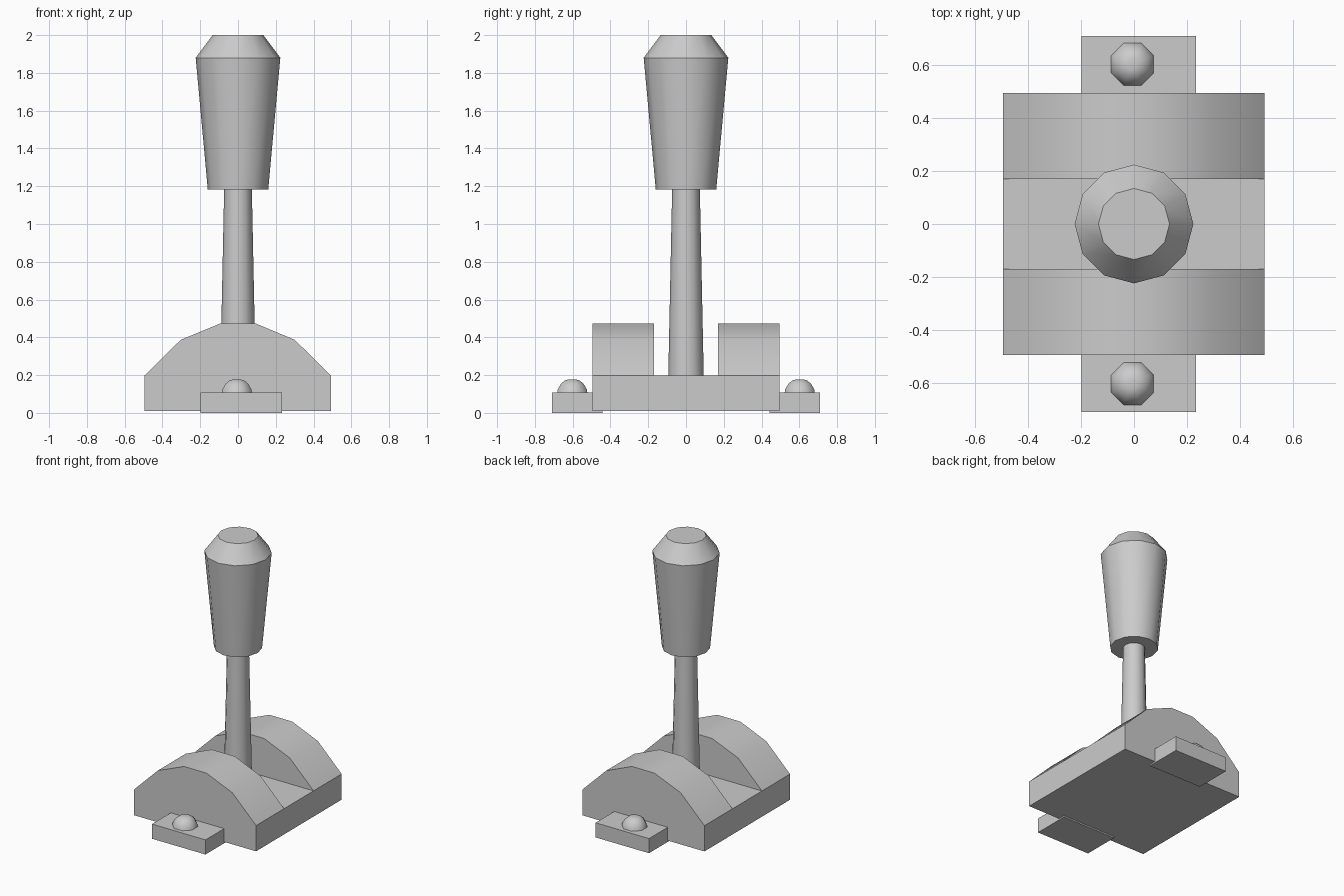
import bpy, bmesh
from math import cos, sin, pi, radians

if "Cube" in bpy.data.objects:
    bpy.data.objects.remove(bpy.data.objects["Cube"])


def finish(name, bm, smooth=None):
    bmesh.ops.recalc_face_normals(bm, faces=bm.faces)
    mesh = bpy.data.meshes.new(name)
    bm.to_mesh(mesh)
    bm.free()
    if smooth:
        mesh.shade_smooth()
        mesh.set_sharp_from_angle(angle=radians(smooth))
    ob = bpy.data.objects.new(name, mesh)
    bpy.context.collection.objects.link(ob)
    return ob


def extrude_y(name, profile, y0, y1, smooth=None):
    """Extrude an x-z profile along y."""
    bm = bmesh.new()
    face = bm.faces.new([bm.verts.new((x, y0, z)) for x, z in profile])
    new = bmesh.ops.extrude_face_region(bm, geom=[face])["geom"]
    verts = [g for g in new if isinstance(g, bmesh.types.BMVert)]
    bmesh.ops.translate(bm, verts=verts, vec=(0, y1 - y0, 0))
    return finish(name, bm, smooth)


def lathe(name, rings, sides, center=(0, 0), phase=0, smooth=35):
    """Stack (radius, z) rings and cap both ends."""
    bm = bmesh.new()
    loops = [[bm.verts.new((center[0] + r * cos(2 * pi * i / sides + phase),
                            center[1] + r * sin(2 * pi * i / sides + phase), z))
              for i in range(sides)] for r, z in rings]
    for a, b in zip(loops, loops[1:]):
        for i in range(sides):
            j = (i + 1) % sides
            bm.faces.new((a[i], a[j], b[j], b[i]))
    bm.faces.new(loops[0])
    bm.faces.new(loops[-1])
    return finish(name, bm, smooth)


def rect(x0, x1, z0, z1):
    return [(x0, z0), (x1, z0), (x1, z1), (x0, z1)]


# Base block
extrude_y("base_block", rect(-0.495, 0.492, 0.01, 0.198), -0.494, 0.494)

# Rounded cheeks, mounting tabs and bolt heads on both ends
arch = [(-0.495, 0.198), (0.492, 0.198), (0.3, 0.387), (0.092, 0.474),
        (-0.092, 0.474), (-0.303, 0.387)]
for side, s in (("front", -1), ("back", 1)):
    extrude_y(side + "_cheek", arch, s * 0.17, s * 0.494, 30)
    extrude_y(side + "_tab", rect(-0.198, 0.234, 0.0, 0.107), s * 0.442, s * 0.71)
    lathe(side + "_bolt", [(0.088, 0.1), (0.083, 0.125), (0.066, 0.153),
                           (0.042, 0.172), (0.02, 0.177)],
          8, (-0.006, s * 0.602), pi / 8, 80)

# Lever shaft and grip
lathe("lever_shaft", [(0.094, 0.19), (0.073, 1.2)], 12)
lathe("lever_grip", [(0.16, 1.182), (0.224, 1.88), (0.134, 2.0)], 12)
